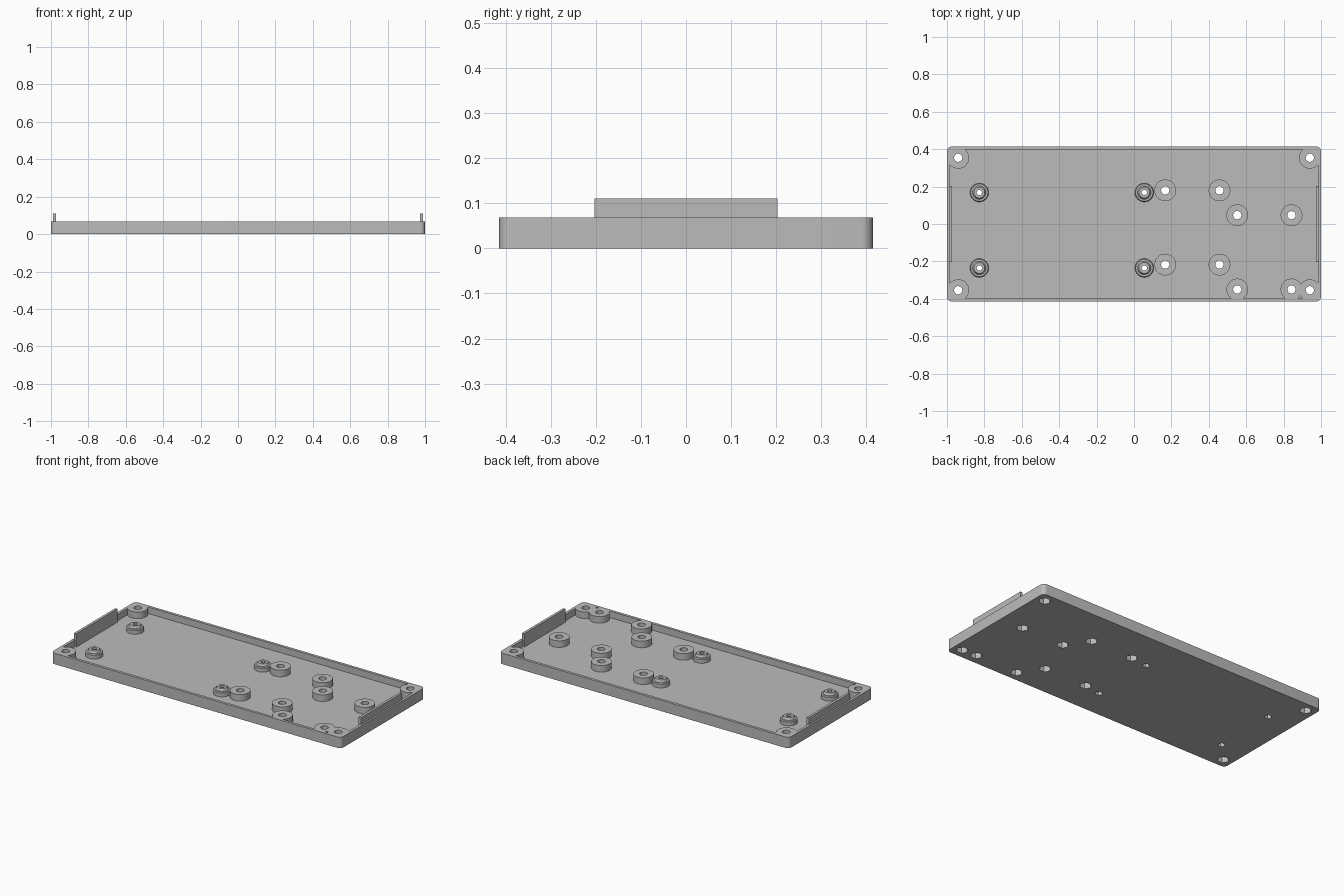
import bpy
import bmesh
from math import pi, sin, cos

if "Cube" in bpy.data.objects:
    bpy.data.objects.remove(bpy.data.objects["Cube"], do_unlink=True)

HALF_X, HALF_Y = 1.0, 0.414
RIM, FLOOR, WALL = 0.068, 0.027, 0.017

grey = bpy.data.materials.new("plain grey")
grey.use_nodes = True
grey.diffuse_color = (0.5, 0.5, 0.5, 1)
grey.node_tree.nodes["Principled BSDF"].inputs["Base Color"].default_value = (0.5, 0.5, 0.5, 1)


def finish(name, bm):
    bmesh.ops.recalc_face_normals(bm, faces=bm.faces)
    mesh = bpy.data.meshes.new(name)
    bm.to_mesh(mesh)
    bm.free()
    mesh.materials.append(grey)
    obj = bpy.data.objects.new(name, mesh)
    bpy.context.collection.objects.link(obj)
    return obj


def rounded_slab(name, hx, hy, z0, z1, radius):
    """Box with rounded upright corners."""
    bm = bmesh.new()
    ring = []
    for i, (sx, sy) in enumerate([(1, 1), (-1, 1), (-1, -1), (1, -1)]):
        for k in range(9):
            a = (i + k / 8) * pi / 2
            ring.append(bm.verts.new((sx * (hx - radius) + radius * cos(a),
                                      sy * (hy - radius) + radius * sin(a), z0)))
    face = bm.faces.new(ring)
    top = bmesh.ops.extrude_face_region(bm, geom=[face])["geom"]
    bmesh.ops.translate(bm, vec=(0, 0, z1 - z0),
                        verts=[v for v in top if isinstance(v, bmesh.types.BMVert)])
    return finish(name, bm)


def lathe(name, x, y, profile, sides=40):
    """Solid of revolution from (radius, height) points."""
    bm = bmesh.new()
    rings = [[bm.verts.new((x + r * cos(2 * pi * k / sides), y + r * sin(2 * pi * k / sides), z))
              for k in range(sides)] for r, z in profile]
    for low, high in zip(rings, rings[1:]):
        for k in range(sides):
            n = (k + 1) % sides
            bm.faces.new((low[k], low[n], high[n], high[k]))
    bm.faces.new(rings[0])
    bm.faces.new(rings[-1])
    return finish(name, bm)


def cut(obj, cutter):
    mod = obj.modifiers.new("cut", "BOOLEAN")
    mod.operation, mod.solver, mod.object = "DIFFERENCE", "EXACT", cutter
    bpy.context.view_layer.objects.active = obj
    bpy.ops.object.modifier_apply(modifier=mod.name)


def discard(*objs):
    for obj in objs:
        bpy.data.objects.remove(obj, do_unlink=True)


# Shallow tray
tray = rounded_slab("tray", HALF_X, HALF_Y, 0, RIM, 0.025)
cavity = rounded_slab("cavity_cutter", HALF_X - WALL, HALF_Y - WALL, FLOOR, RIM + 0.1, 0.01)
cut(tray, cavity)
discard(cavity)

parts = [tray]


def standoff(name, x, y, profile, hole, pocket):
    """Hollow post with a screw hole and a hexagonal nut pocket underneath."""
    post = lathe(name, x, y, profile)
    bore = lathe("bore_cutter", x, y, [(hole, -0.05), (hole, 0.2)], 32)
    nut = lathe("nut_cutter", x, y, [(pocket, -0.05), (pocket, 0.036)], 6)
    for cutter in (bore, nut):
        cut(post, cutter)
        cut(tray, cutter)
    discard(bore, nut)
    parts.append(post)


wide = [(0.058, 0.015), (0.058, RIM)]
stepped = [(0.05, 0.015), (0.05, 0.05), (0.046, 0.055), (0.036, 0.055), (0.029, RIM)]

# Corner posts
for sx, side in ((-1, "right"), (1, "left")):
    for sy, end in ((-1, "front"), (1, "back")):
        standoff(f"corner_post_{end}_{side}", sx * 0.94, sy * 0.354, wide, 0.022, 0.034)

# Wide board posts, in two groups of four
for group, xs, ys in (("inner", (0.167, 0.457), (-0.217, 0.18)),
                      ("outer", (0.552, 0.842), (-0.35, 0.047))):
    for i, x in enumerate(xs):
        for j, y in enumerate(ys):
            standoff(f"{group}_board_post_{i}_{j}", x, y, wide, 0.022, 0.034)

# Slim stepped posts
for i, x in enumerate((-0.827, 0.055)):
    for j, y in enumerate((-0.235, 0.168)):
        standoff(f"stepped_post_{i}_{j}", x, y, stepped, 0.014, 0.021)

# Upright tabs inside the end walls
for sx, side in ((-1, "right"), (1, "left")):
    bm = bmesh.new()
    bmesh.ops.create_cube(bm, size=1)
    for v in bm.verts:
        v.co.x = sx * 0.981 + v.co.x * 0.016
        v.co.y *= 0.406
        v.co.z = 0.11 if v.co.z > 0 else 0.02
    finish(f"end_tab_{side}", bm)

# Smooth round surfaces, keep edges sharp
bpy.ops.object.select_all(action="DESELECT")
for obj in parts:
    obj.select_set(True)
bpy.context.view_layer.objects.active = tray
bpy.ops.object.shade_smooth_by_angle(angle=pi / 6)
